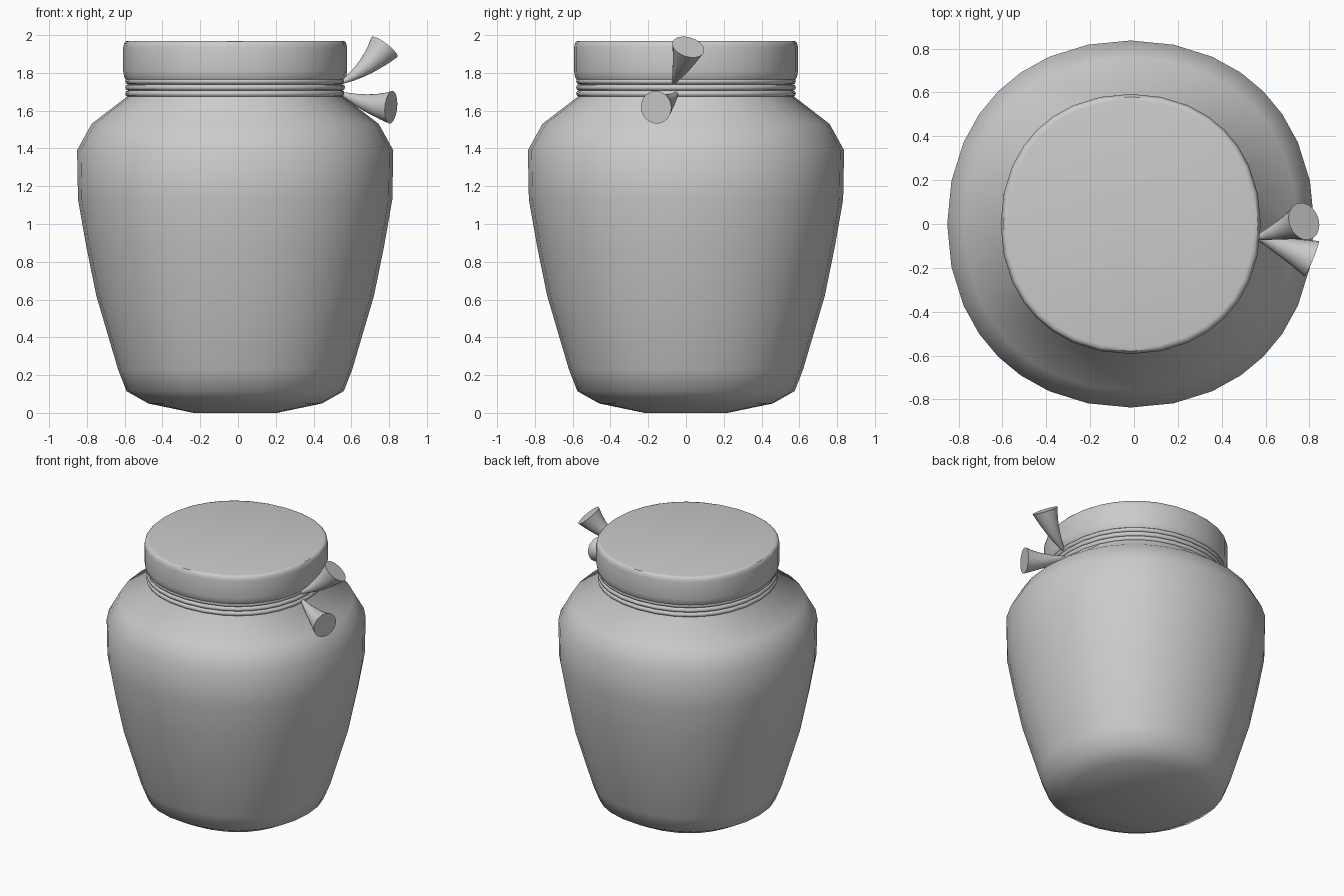
import bpy, bmesh, math
from mathutils import Vector

if "Cube" in bpy.data.objects:
    bpy.data.objects.remove(bpy.data.objects["Cube"])

CX = -0.015  # jar axis, the tassels stick out to +x
STEPS = [0, 13.5, 26, 36]  # uneven steps of each eighth: slightly squarish round
ANGLES = []
for q in range(4):
    ANGLES += [90 * q + a for a in STEPS] + [90 * q + 45]
    ANGLES += [90 * (q + 1) - a for a in reversed(STEPS[1:])]


def finish(name, bm, angle):
    bmesh.ops.recalc_face_normals(bm, faces=bm.faces)
    mesh = bpy.data.meshes.new(name)
    bm.to_mesh(mesh)
    bm.free()
    ob = bpy.data.objects.new(name, mesh)
    bpy.context.collection.objects.link(ob)
    bpy.ops.object.select_all(action='DESELECT')
    ob.select_set(True)
    bpy.context.view_layer.objects.active = ob
    bpy.ops.object.shade_smooth_by_angle(angle=math.radians(angle))
    return ob


def bridge(bm, rings, closed=False):
    n = len(rings[0])
    pairs = list(zip(rings, rings[1:]))
    if closed:
        pairs.append((rings[-1], rings[0]))
    for a, b in pairs:
        for i in range(n):
            j = (i + 1) % n
            bm.faces.new((a[i], a[j], b[j], b[i]))


def lathe(name, profile, closed=False, angle=60):
    bm = bmesh.new()
    rings = []
    for r, z in profile:
        ring = []
        for d in ANGLES:
            t = math.radians(d)
            k = r * (1 + 0.022 * math.sin(2 * t) ** 2)
            ring.append(bm.verts.new((CX + k * math.cos(t), k * math.sin(t), z)))
        rings.append(ring)
    bridge(bm, rings, closed)
    if not closed:
        bm.faces.new(rings[0])
        bm.faces.new(rings[-1])
    return finish(name, bm, angle)


def tassel(name, p0, p1, p2, radii, sides=24):
    # flared tube swept along a quadratic curve
    p0, p1, p2 = Vector(p0), Vector(p1), Vector(p2)
    bm = bmesh.new()
    rings = []
    for i, r in enumerate(radii):
        t = i / (len(radii) - 1)
        c = p0 * (1 - t) ** 2 + p1 * 2 * t * (1 - t) + p2 * t * t
        d = ((p1 - p0) * (1 - t) + (p2 - p1) * t).normalized()
        u = d.cross(Vector((0, 0, 1))).normalized()
        v = d.cross(u)
        rings.append([bm.verts.new(c + r * (u * math.cos(a) + v * math.sin(a)))
                      for a in (2 * math.pi * k / sides for k in range(sides))])
    bridge(bm, rings)
    bm.faces.new(rings[0])
    bm.faces.new(rings[-1])
    return finish(name, bm, 50)


# Pot with bulging shoulder and neck
lathe("jar_body", [(0.22, 0.0), (0.46, 0.05), (0.575, 0.115), (0.62, 0.23),
                   (0.735, 0.62), (0.788, 0.88), (0.832, 1.13), (0.837, 1.39),
                   (0.76, 1.53), (0.565, 1.68), (0.56, 1.78)])

# Lid with softened rims
lathe("lid", [(0.56, 1.762), (0.58, 1.765), (0.588, 1.78), (0.593, 1.81),
              (0.593, 1.935), (0.588, 1.957), (0.58, 1.967), (0.565, 1.97)], angle=40)

# String wound three times around the neck
for i, z in enumerate((1.69, 1.723, 1.756)):
    lathe("string_loop_%d" % (i + 1),
          [(0.563 + 0.019 * math.cos(a), z + 0.0175 * math.sin(a))
           for a in (2 * math.pi * k / 8 for k in range(8))], closed=True)

# Flared string ends
flare = [0.01, 0.022, 0.034, 0.046, 0.058, 0.072, 0.087]
tassel("upper_tassel", (0.555, -0.065, 1.752), (0.685, -0.025, 1.82),
       (0.775, 0.012, 1.937), flare)
tassel("lower_tassel", (0.55, -0.05, 1.69), (0.68, -0.105, 1.63),
       (0.81, -0.158, 1.618), flare)
